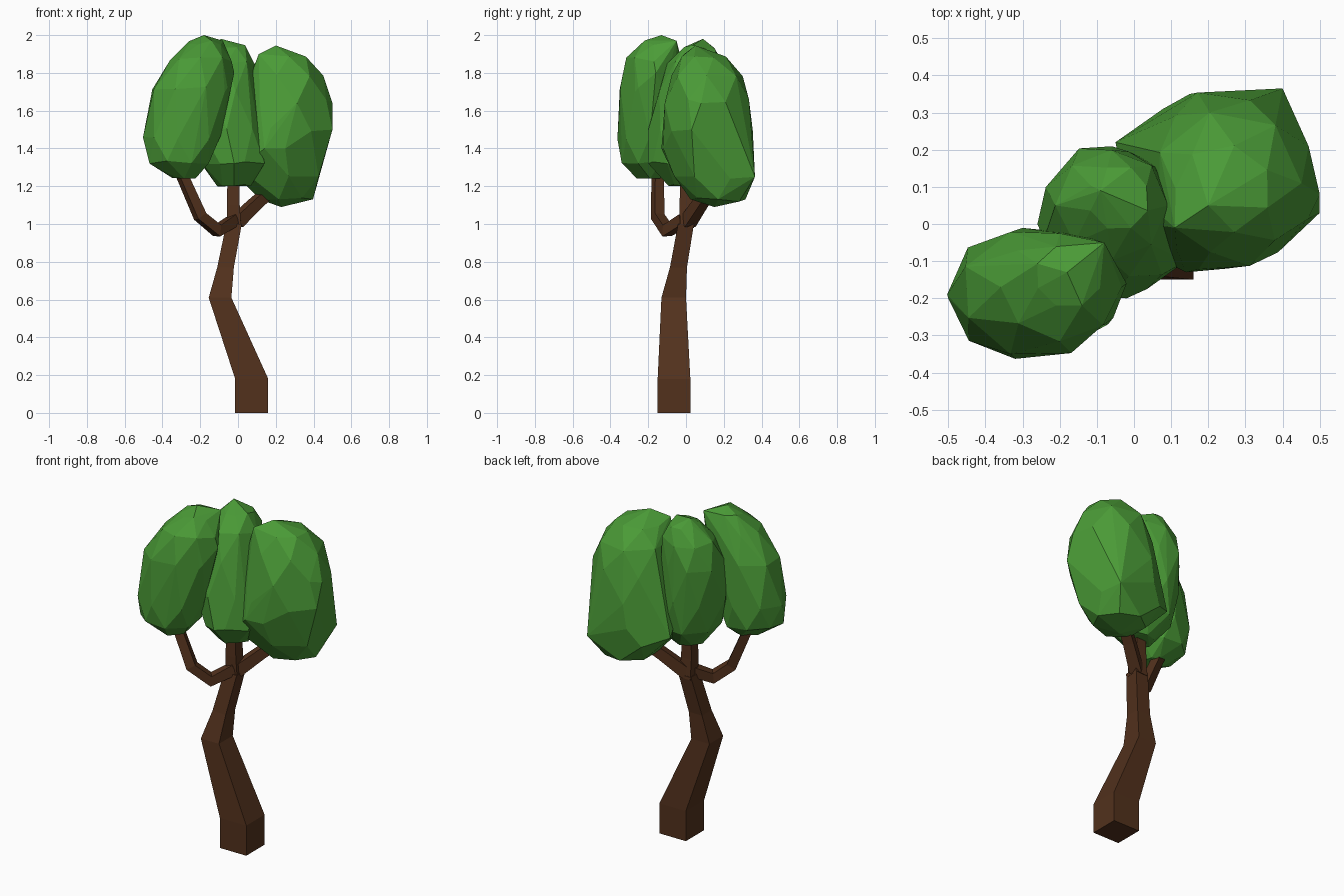
import bpy, bmesh, math, random
from mathutils import Vector

if "Cube" in bpy.data.objects:
    bpy.data.objects.remove(bpy.data.objects["Cube"])

random.seed(4)


def material(name, color):
    m = bpy.data.materials.new(name)
    m.diffuse_color = (*color, 1)
    m.use_nodes = True
    m.node_tree.nodes["Principled BSDF"].inputs["Base Color"].default_value = m.diffuse_color
    return m


BARK = material("bark", (0.085, 0.031, 0.012))
LEAF = material("leaf", (0.07, 0.33, 0.038))


def finish(bm, name, mat):
    bmesh.ops.recalc_face_normals(bm, faces=bm.faces)
    mesh = bpy.data.meshes.new(name)
    bm.to_mesh(mesh)
    bm.free()
    mesh.materials.append(mat)
    obj = bpy.data.objects.new(name, mesh)
    bpy.context.collection.objects.link(obj)
    return obj


def skin(name, rings, mat):
    """Join a stack of four-cornered rings into a closed solid."""
    bm = bmesh.new()
    loops = [[bm.verts.new(p) for p in ring] for ring in rings]
    for a, b in zip(loops, loops[1:]):
        for i in range(4):
            j = (i + 1) % 4
            bm.faces.new((a[i], a[j], b[j], b[i]))
    bm.faces.new(loops[0][::-1])
    bm.faces.new(loops[-1])
    return finish(bm, name, mat)


def trunk(levels):
    rings = [[(x0, y0, z), (x1, y0, z), (x1, y1, z), (x0, y1, z)]
             for z, x0, x1, y0, y1 in levels]
    skin("trunk", rings, BARK)


def branch(name, path, radii, side):
    """Square tube along a bent path; side is the direction kept level."""
    pts = [Vector(p) for p in path]
    rings = []
    for i, p in enumerate(pts):
        t = (pts[min(i + 1, len(pts) - 1)] - pts[max(i - 1, 0)]).normalized()
        s = Vector(side)
        s = (s - t * s.dot(t)).normalized()
        u = t.cross(s)
        r = radii[i]
        rings.append([p + r * (a * s + b * u)
                      for a, b in ((-1, -1), (1, -1), (1, 1), (-1, 1))])
    skin(name, rings, BARK)


def foliage(name, levels, extra=(), sides=8):
    """Faceted leaf mass: hull around stacked, slightly irregular ellipses."""
    bm = bmesh.new()
    for k, (z, cx, cy, rx, ry) in enumerate(levels):
        for i in range(sides):
            a = math.tau * (i + 0.5 * (k % 2)) / sides
            f = random.uniform(0.98, 1.05)
            bm.verts.new((cx + rx * f * math.cos(a), cy + ry * f * math.sin(a),
                          z + random.uniform(-0.012, 0.012)))
    for p in extra:
        bm.verts.new(p)
    res = bmesh.ops.convex_hull(bm, input=bm.verts)
    loose = {g for g in res["geom_interior"] + res["geom_unused"]
             if isinstance(g, bmesh.types.BMVert)}
    bmesh.ops.delete(bm, geom=list(loose), context='VERTS')
    bmesh.ops.dissolve_limit(bm, angle_limit=math.radians(6),
                             verts=bm.verts, edges=bm.edges)
    finish(name=name, bm=bm, mat=LEAF)


# Trunk: square section, leaning left then back to the middle
trunk([(0.0, -0.015, 0.16, -0.15, 0.023),
       (0.18, -0.015, 0.16, -0.15, 0.023),
       (0.61, -0.155, -0.035, -0.13, 0.0),
       (0.77, -0.11, -0.022, -0.085, 0.005),
       (1.00, -0.062, 0.02, -0.042, 0.042)])

# Three branches
branch("left_branch", [(-0.02, -0.01, 1.02), (-0.11, -0.10, 0.965),
                       (-0.20, -0.15, 1.04), (-0.315, -0.15, 1.30)],
       [0.03, 0.03, 0.028, 0.024], (-0.45, 0.89, 0))
branch("middle_branch", [(-0.02, 0.005, 0.98), (-0.025, 0.0, 1.10),
                         (-0.025, 0.0, 1.27)],
       [0.037, 0.034, 0.03], (0, 1, 0))
branch("right_branch", [(-0.01, 0.01, 1.01), (0.10, 0.08, 1.115),
                        (0.20, 0.14, 1.20)],
       [0.034, 0.03, 0.028], (-0.55, 0.83, 0))

# Three leaf masses: rows are height, centre x, centre y, radius x, radius y
foliage("left_foliage", [
    (1.25, -0.285, -0.19, 0.06, 0.07),
    (1.33, -0.31, -0.19, 0.165, 0.16),
    (1.46, -0.30, -0.19, 0.20, 0.172),
    (1.72, -0.25, -0.185, 0.21, 0.175),
    (1.87, -0.20, -0.17, 0.16, 0.14),
    (1.96, -0.175, -0.14, 0.09, 0.085)],
    [(-0.18, -0.13, 2.0), (-0.50, -0.20, 1.46), (-0.32, -0.363, 1.45),
     (-0.08, -0.05, 1.97), (-0.02, -0.16, 1.80), (-0.07, -0.27, 1.70)])

foliage("middle_foliage", [
    (1.21, -0.02, 0.0, 0.09, 0.09),
    (1.32, -0.03, 0.0, 0.17, 0.19),
    (1.50, -0.06, 0.01, 0.185, 0.20),
    (1.70, -0.08, 0.03, 0.17, 0.18),
    (1.85, -0.06, 0.05, 0.145, 0.145),
    (1.94, -0.04, 0.07, 0.08, 0.085)],
    [(-0.09, 0.09, 1.98), (0.14, -0.10, 1.32), (-0.26, 0.0, 1.50),
     (-0.02, -0.20, 1.32)])

foliage("right_foliage", [
    (1.13, 0.25, 0.17, 0.145, 0.145),
    (1.25, 0.22, 0.14, 0.22, 0.21),
    (1.50, 0.23, 0.11, 0.255, 0.24),
    (1.65, 0.26, 0.11, 0.23, 0.225),
    (1.78, 0.25, 0.11, 0.20, 0.19),
    (1.89, 0.24, 0.095, 0.13, 0.115)],
    [(0.20, 0.05, 1.945), (0.23, 0.15, 1.09), (0.40, 0.365, 1.25),
     (0.50, 0.03, 1.50), (0.50, 0.08, 1.64), (-0.05, 0.22, 1.30),
     (0.14, -0.13, 1.40), (0.25, -0.12, 1.40), (0.08, -0.10, 1.35),
     (0.15, 0.35, 1.35), (0.11, -0.01, 1.90)], sides=7)
